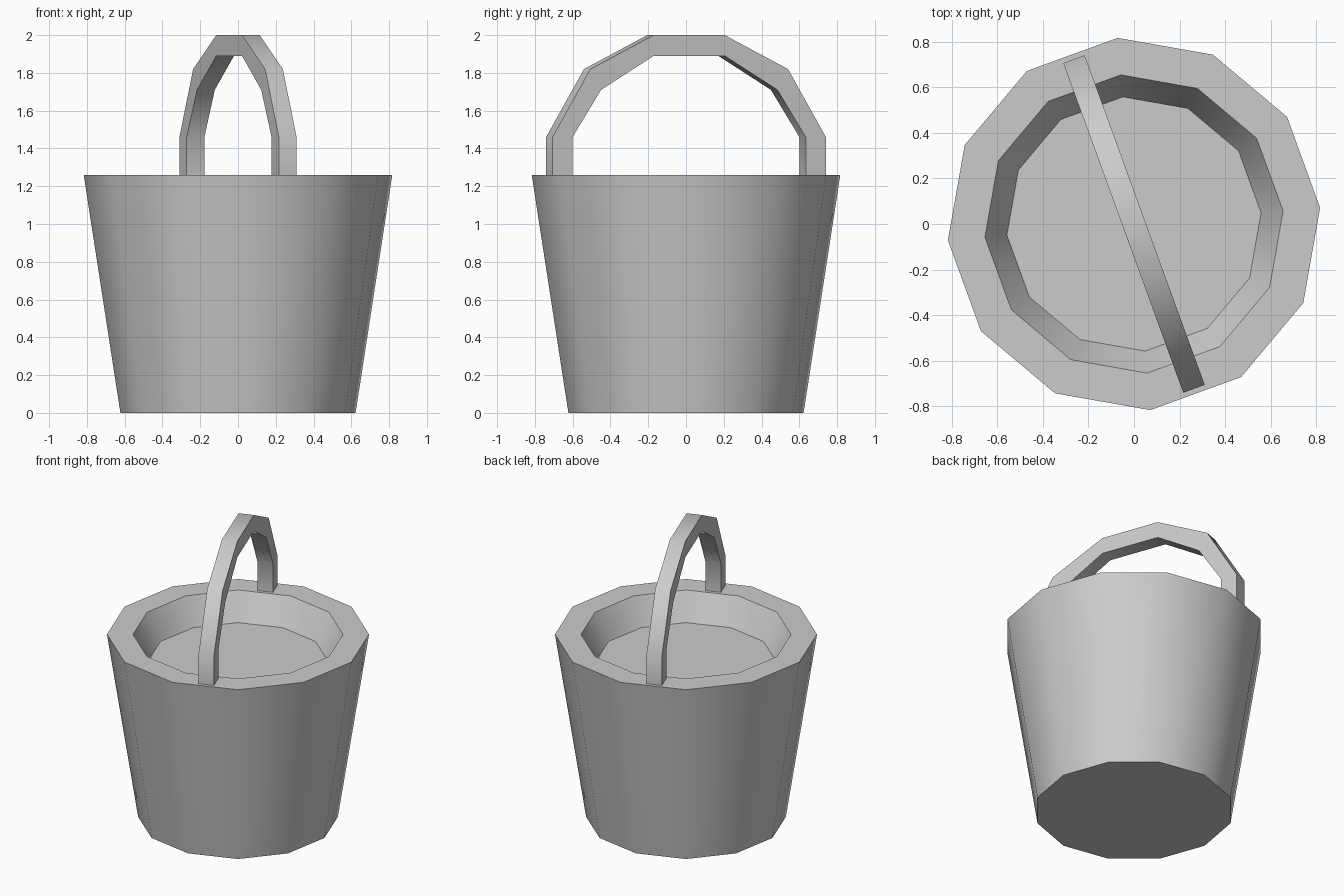
import bpy, bmesh
from math import radians, sin, cos

if "Cube" in bpy.data.objects:
    bpy.data.objects.remove(bpy.data.objects["Cube"])

SIDES = 12


def finish(name, bm):
    bmesh.ops.recalc_face_normals(bm, faces=bm.faces)
    mesh = bpy.data.meshes.new(name)
    bm.to_mesh(mesh)
    bm.free()
    obj = bpy.data.objects.new(name, mesh)
    bpy.context.collection.objects.link(obj)
    bpy.ops.object.select_all(action='DESELECT')
    obj.select_set(True)
    bpy.context.view_layer.objects.active = obj
    bpy.ops.object.shade_smooth_by_angle(angle=radians(40))
    return obj


def bridge(bm, rings, closed):
    # quads between successive vertex rings
    n = len(rings[0])
    pairs = list(zip(rings, rings[1:]))
    if closed:
        pairs.append((rings[-1], rings[0]))
    for a, b in pairs:
        for i in range(n):
            j = (i + 1) % n
            bm.faces.new((a[i], a[j], b[j], b[i]))


# bucket: tapered 12-sided body, wide flat rim, shallow sloped inside
bm = bmesh.new()
profile = [(0.625, 0), (0.82, 1.26), (0.657, 1.26), (0.56, 1.08)]
rings = []
for r, z in profile:
    angles = [radians(5 + 360 / SIDES * i) for i in range(SIDES)]
    rings.append([bm.verts.new((r * cos(a), r * sin(a), z)) for a in angles])
bridge(bm, rings, False)
bm.faces.new(rings[0])
bm.faces.new(rings[-1])
finish("bucket", bm)

# handle: faceted square-section arch; (outer s, outer z, inner s, inner z)
half = [(0.77, 1.26, 0.657, 1.26), (0.77, 1.46, 0.657, 1.46),
        (0.557, 1.82, 0.497, 1.71), (0.2, 2.0, 0.2, 1.89)]
path = half + [(-a, b, -c, d) for a, b, c, d in reversed(half)]
bm = bmesh.new()
w = 0.05
rings = [[bm.verts.new(p) for p in ((-w, so, zo), (w, so, zo), (w, si, zi), (-w, si, zi))]
         for so, zo, si, zi in path]
bridge(bm, rings, False)
bm.faces.new(rings[0])
bm.faces.new(rings[-1])
handle = finish("handle", bm)
handle.rotation_euler.z = radians(20)
